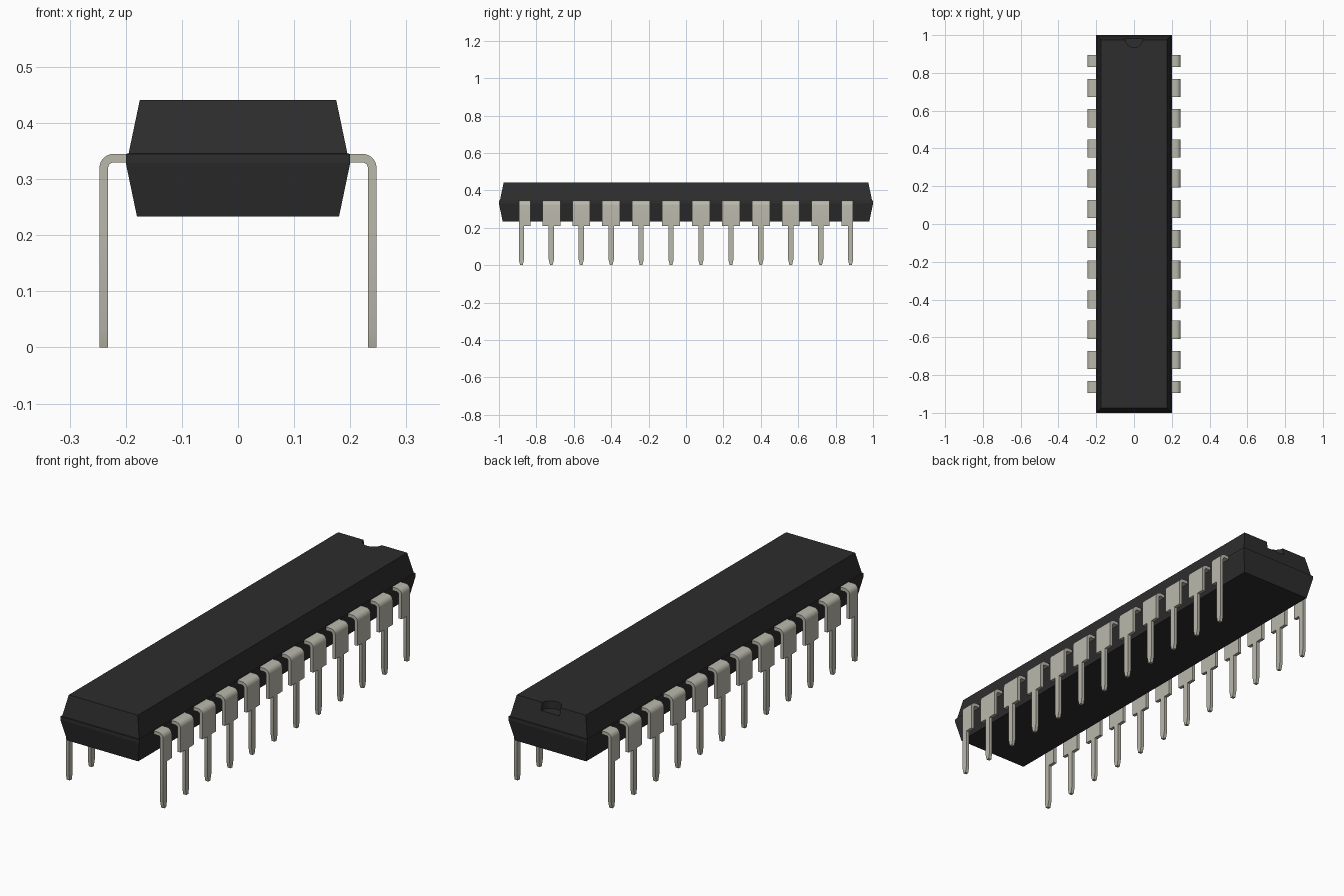
import bpy, bmesh, math

cube = bpy.data.objects.get("Cube")
if cube:
    bpy.data.objects.remove(cube, do_unlink=True)


def material(name, rgb, roughness):
    mat = bpy.data.materials.new(name)
    mat.use_nodes = True
    mat.diffuse_color = (*rgb, 1)
    bsdf = next(n for n in mat.node_tree.nodes if n.type == "BSDF_PRINCIPLED")
    bsdf.inputs["Base Color"].default_value = (*rgb, 1)
    bsdf.inputs["Roughness"].default_value = roughness
    return mat


plastic = material("black plastic", (0.026, 0.026, 0.026), 0.6)
metal = material("tinned metal", (0.49, 0.48, 0.41), 0.5)


def loft(name, rings, mat):
    """Skin a closed solid through a list of four-cornered rings."""
    bm = bmesh.new()
    loops = [[bm.verts.new(p) for p in ring] for ring in rings]
    for a, b in zip(loops, loops[1:]):
        for i in range(4):
            j = (i + 1) % 4
            bm.faces.new((a[i], a[j], b[j], b[i]))
    bm.faces.new(loops[0])
    bm.faces.new(loops[-1])
    bmesh.ops.recalc_face_normals(bm, faces=bm.faces)
    mesh = bpy.data.meshes.new(name)
    bm.to_mesh(mesh)
    bm.free()
    mesh.materials.append(mat)
    obj = bpy.data.objects.new(name, mesh)
    bpy.context.collection.objects.link(obj)
    return obj


# Package body: two tapered halves around a narrow straight band
BAND_LOW, BAND_TOP = 0.329, 0.345
TOP = 0.441
sections = [(0.18, 0.98, 0.233), (0.2, 1.0, BAND_LOW), (0.2, 1.0, BAND_TOP),
            (0.195, 0.995, BAND_TOP + 0.0005), (0.175, 0.975, TOP)]
body = loft("package_body",
            [[(-x, -y, z), (x, -y, z), (x, y, z), (-x, y, z)] for x, y, z in sections],
            plastic)

# Half-round orientation notch at the back end
bpy.ops.mesh.primitive_cylinder_add(vertices=32, radius=0.047, depth=0.07,
                                    location=(0, 0.982, TOP))
cutter = bpy.context.object
cutter.name = "notch_cutter"
cutter.hide_render = True
cutter.data.materials.append(plastic)
cut = body.modifiers.new("notch", "BOOLEAN")
cut.operation = "DIFFERENCE"
cut.solver = "EXACT"
cut.object = cutter
bpy.context.view_layer.objects.active = body
bpy.ops.object.modifier_apply(modifier=cut.name)
bpy.data.objects.remove(cutter, do_unlink=True)

# Pins: flat strip bent downwards, wide shoulder, narrow tapered prong
OUTER, THICK, BEND = 0.247, 0.0155, 0.025
WIDE, NARROW, TIP = 0.048, 0.014, 0.007
SHOULDER = 0.21


def pin(name, side, y, trim):
    """trim removes the shoulder on the +y (1) or -y (-1) edge; 0 keeps both."""
    rings = []

    def station(outer, inner, half, flare=False):
        low = NARROW if flare and trim < 0 else half
        high = NARROW if flare and trim > 0 else half
        rings.append([(side * outer[0], y - low, outer[1]),
                      (side * outer[0], y + high, outer[1]),
                      (side * inner[0], y + high, inner[1]),
                      (side * inner[0], y - low, inner[1])])

    station((0.19, BAND_TOP), (0.19, BAND_TOP - THICK), WIDE, True)
    steps = 6
    cx, cz = OUTER - BEND, BAND_TOP - BEND
    for i in range(steps + 1):
        a = math.pi / 2 * (1 - i / steps)
        c, s = math.cos(a), math.sin(a)
        r = BEND - THICK
        station((cx + BEND * c, cz + BEND * s), (cx + r * c, cz + r * s), WIDE, True)
    inner = OUTER - THICK
    station((OUTER, SHOULDER), (inner, SHOULDER), WIDE, True)
    for z, half in ((SHOULDER - 0.001, NARROW), (0.03, NARROW), (0, TIP)):
        station((OUTER, z), (inner, z), half)
    return loft(name, rings, metal)


COUNT, PITCH = 12, 0.16
pins = []
for side, label in ((1, "left"), (-1, "right")):
    for i in range(COUNT):
        trim = -1 if i == 0 else 1 if i == COUNT - 1 else 0
        y = (i - (COUNT - 1) / 2) * PITCH
        pins.append(pin(f"{label}_pin_{i + 1}", side, y, trim))

# Smooth only the bends
bpy.ops.object.select_all(action="DESELECT")
for obj in pins:
    obj.select_set(True)
bpy.context.view_layer.objects.active = pins[0]
bpy.ops.object.shade_smooth_by_angle(angle=math.radians(25))
